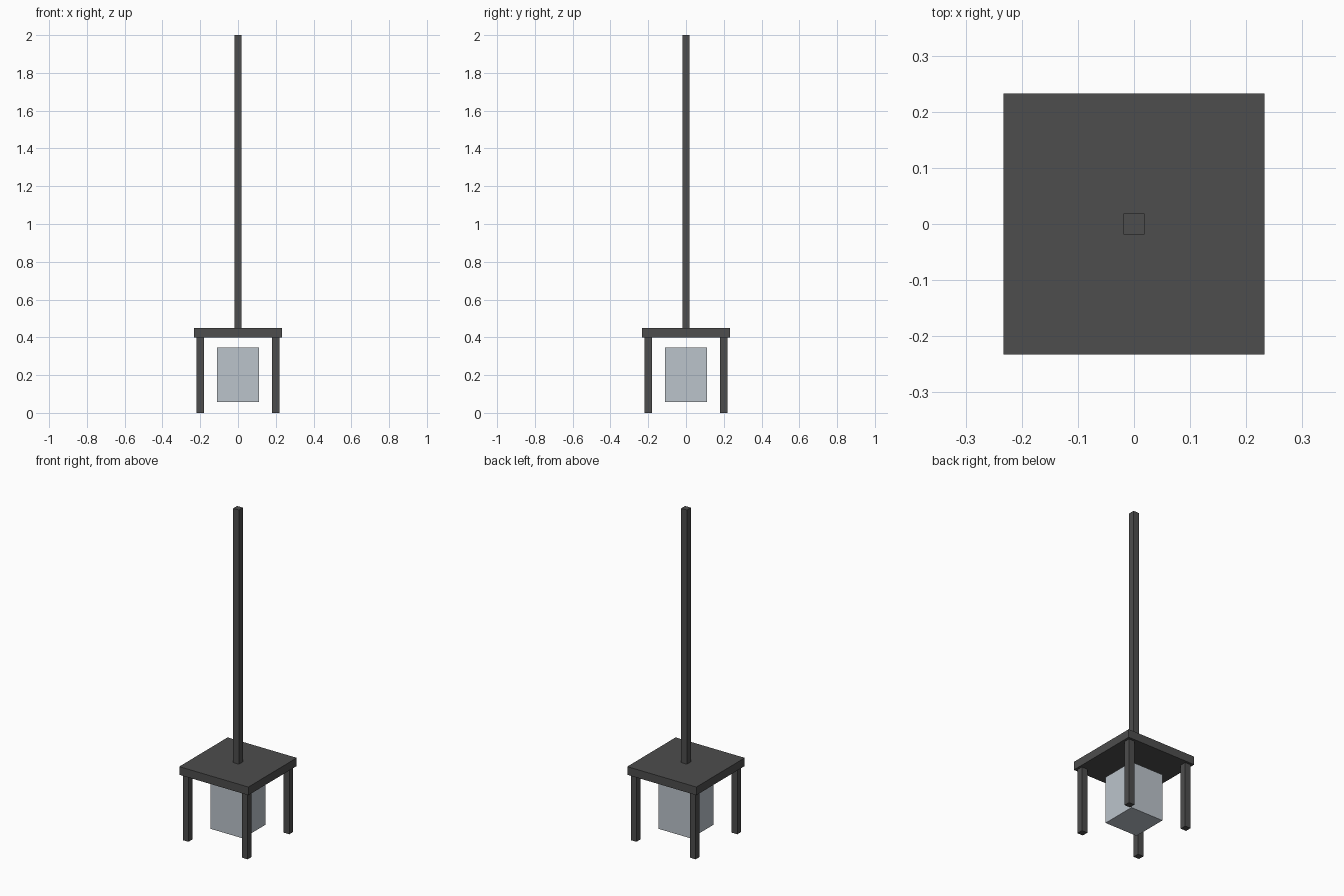
import bpy

cube = bpy.data.objects.get("Cube")
if cube:
    bpy.data.objects.remove(cube, do_unlink=True)


def material(name, rgb):
    mat = bpy.data.materials.new(name)
    mat.use_nodes = True
    colour = (*rgb, 1)
    mat.diffuse_color = colour
    mat.node_tree.nodes["Principled BSDF"].inputs["Base Color"].default_value = colour
    return mat


def block(name, half, z0, z1, mat, x=0, y=0):
    """Square upright block spanning z0 to z1."""
    bpy.ops.mesh.primitive_cube_add(size=2, location=(x, y, (z0 + z1) / 2))
    ob = bpy.context.object
    ob.name = name
    ob.scale = (half, half, (z1 - z0) / 2)
    bpy.ops.object.transform_apply(location=False, rotation=False, scale=True)
    ob.data.materials.append(mat)
    return ob


dark = material("dark grey metal", (0.075, 0.075, 0.075))
pale = material("pale blue grey glass", (0.50, 0.55, 0.60))

# Hanging rod and square cap
block("hanging_rod", 0.019, 0.45, 2.0, dark)
block("cap_plate", 0.233, 0.40, 0.45, dark)

# Corner posts
for x, side in ((-0.2, "right"), (0.2, "left")):
    for y, end in ((-0.2, "front"), (0.2, "back")):
        block(f"{end}_{side}_post", 0.019, 0, 0.40, dark, x, y)

# Glass block floating between the posts
block("glass_block", 0.11, 0.057, 0.345, pale)
